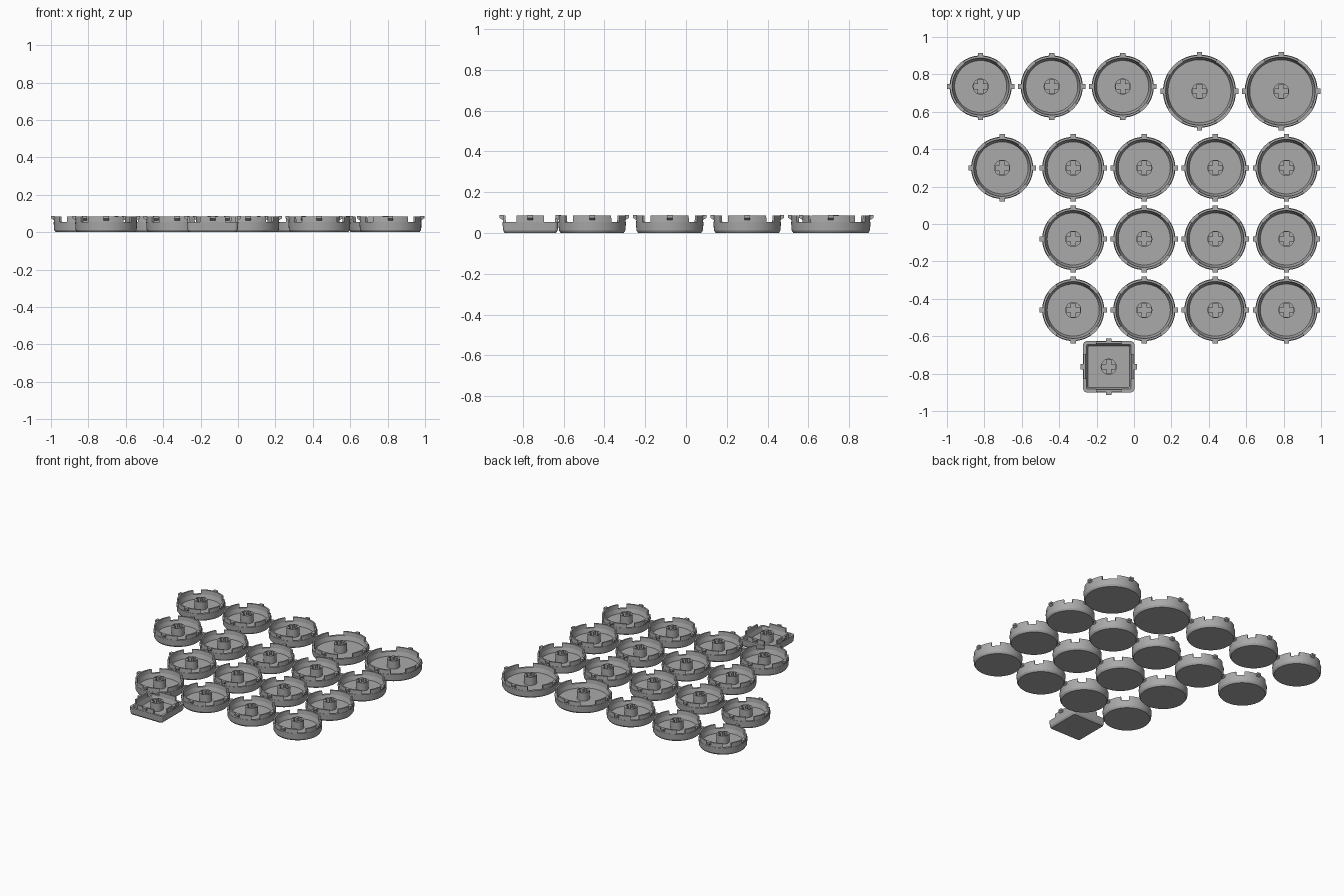
import bpy, bmesh, math
from mathutils import Vector

old = bpy.data.objects.get("Cube")
if old:
    bpy.data.objects.remove(old)

grey = bpy.data.materials.new("mid_grey")
grey.use_nodes = True
colour = (0.4, 0.4, 0.4, 1)
grey.diffuse_color = colour
grey.node_tree.nodes["Principled BSDF"].inputs["Base Color"].default_value = colour

FLOOR, RIM, TOP = 0.025, 0.055, 0.085


def round_outline(r, inset):
    return [Vector((math.cos(a), math.sin(a), 0)) * (r - inset)
            for a in (math.tau * i / 72 for i in range(72))]


def square_outline(h, inset):
    corner = max(0.02 - inset * 0.5, 0.006)
    c = h - inset - corner
    pts = []
    for q in range(4):
        mid = math.pi / 4 + q * math.pi / 2
        centre = Vector((math.cos(mid), math.sin(mid), 0)) * c * math.sqrt(2)
        for i in range(7):
            a = q * math.pi / 2 + i * math.pi / 12
            pts.append(centre + Vector((math.cos(a), math.sin(a), 0)) * corner)
    return pts


def finish(bm, name):
    bmesh.ops.recalc_face_normals(bm, faces=bm.faces)
    mesh = bpy.data.meshes.new(name)
    bm.to_mesh(mesh)
    bm.free()
    mesh.materials.append(grey)
    return mesh


def bowl(outline, size):
    # Closed cup: bottom, chamfer, outer wall, low rim, sloped inner wall, floor
    profile = [(0.011, 0), (0.003, 0.013), (0, RIM), (0.017, RIM), (0.027, FLOOR)]
    bm = bmesh.new()
    loops = [[bm.verts.new(p + Vector((0, 0, z))) for p in outline(size, inset)]
             for inset, z in profile]
    for a, b in zip(loops, loops[1:]):
        for i in range(len(a)):
            bm.faces.new((a[i - 1], a[i], b[i], b[i - 1]))
    bm.faces.new(loops[0])
    bm.faces.new(loops[-1])
    return finish(bm, "cap_bowl")


def rails(size, half, is_round):
    # Four raised wall sections, each with a small outward clip
    bm = bmesh.new()
    for q in range(4):
        turn = q * math.pi / 2
        rows = []
        steps = 14
        for i in range(steps + 1):
            t = 2 * i / steps - 1
            row = []
            for inset, z in ((0.002, RIM), (0.003, TOP), (0.014, TOP), (0.017, RIM)):
                if is_round:
                    a = turn + t * math.asin(half / size)
                    p = Vector((math.cos(a), math.sin(a), 0)) * (size - inset)
                else:
                    x, y = size - inset, t * half
                    p = Vector((x * math.cos(turn) - y * math.sin(turn),
                                x * math.sin(turn) + y * math.cos(turn), 0))
                row.append(bm.verts.new(p + Vector((0, 0, z))))
            rows.append(row)
        for a, b in zip(rows, rows[1:]):
            for k in range(4):
                bm.faces.new((a[k - 1], a[k], b[k], b[k - 1]))
        bm.faces.new(rows[0])
        bm.faces.new(rows[-1])
        # Clip with a sloped underside
        ends = []
        for y in (-0.014, 0.014):
            end = []
            for dx, z in ((-0.005, 0.062), (0.014, 0.074), (0.014, TOP + 0.002), (-0.005, TOP + 0.002)):
                x = size + dx
                end.append(bm.verts.new((x * math.cos(turn) - y * math.sin(turn),
                                         x * math.sin(turn) + y * math.cos(turn), z)))
            ends.append(end)
        for k in range(4):
            bm.faces.new((ends[0][k - 1], ends[0][k], ends[1][k], ends[1][k - 1]))
        for end in ends:
            bm.faces.new(end)
    return finish(bm, "cap_rails")


def stem():
    # Round post with a cross-shaped socket
    def spline(curve, pts):
        s = curve.splines.new("POLY")
        s.points.add(len(pts) - 1)
        for p, co in zip(s.points, pts):
            p.co = (co[0], co[1], 0, 1)
        s.use_cyclic_u = True

    curve = bpy.data.curves.new("stem_profile", "CURVE")
    curve.dimensions = "2D"
    curve.fill_mode = "BOTH"
    curve.extrude = (TOP - FLOOR) / 2
    spline(curve, [p.to_tuple() for p in round_outline(0.043, 0)])
    w, l = 0.013, 0.036
    cross = []
    for q in range(4):
        c, s = round(math.cos(q * math.pi / 2)), round(math.sin(q * math.pi / 2))
        cross += [(x * c - y * s, x * s + y * c) for x, y in ((l, -w), (l, w), (w, w))]
    spline(curve, cross)
    helper = bpy.data.objects.new("stem_helper", curve)
    mesh = bpy.data.meshes.new_from_object(helper)
    bpy.data.objects.remove(helper)
    bm = bmesh.new()
    bm.from_mesh(mesh)
    bmesh.ops.remove_doubles(bm, verts=bm.verts, dist=0.0001)
    bmesh.ops.translate(bm, verts=bm.verts, vec=(0, 0, (TOP + FLOOR) / 2))
    return finish(bm, "cap_stem")


post = stem()
small = {"bowl": bowl(round_outline, 0.166), "rails": rails(0.166, 0.095, True), "stem": post}
large = {"bowl": bowl(round_outline, 0.195), "rails": rails(0.195, 0.095, True), "stem": post}
square = {"bowl": bowl(square_outline, 0.137), "rails": rails(0.137, 0.067, False), "stem": post}

# Cap layout
caps = [("small_cap", small, x, 0.735) for x in (-0.82, -0.44, -0.06)]
caps += [("large_cap", large, x, 0.71) for x in (0.35, 0.787)]
caps += [("small_cap", small, -0.705, 0.3)]
caps += [("small_cap", small, x, y) for y in (0.3, -0.08, -0.46) for x in (-0.325, 0.055, 0.435, 0.815)]
caps += [("square_cap", square, -0.135, -0.763)]

for name, parts, x, y in caps:
    for part, mesh in parts.items():
        ob = bpy.data.objects.new(name + "_" + part, mesh)
        ob.location = (x, y, 0)
        bpy.context.collection.objects.link(ob)

# Smooth curved walls, keep edges sharp
for mesh in {m for p in (small, large, square) for m in p.values()}:
    mesh.shade_smooth()
    mesh.set_sharp_from_angle(angle=math.radians(25))
